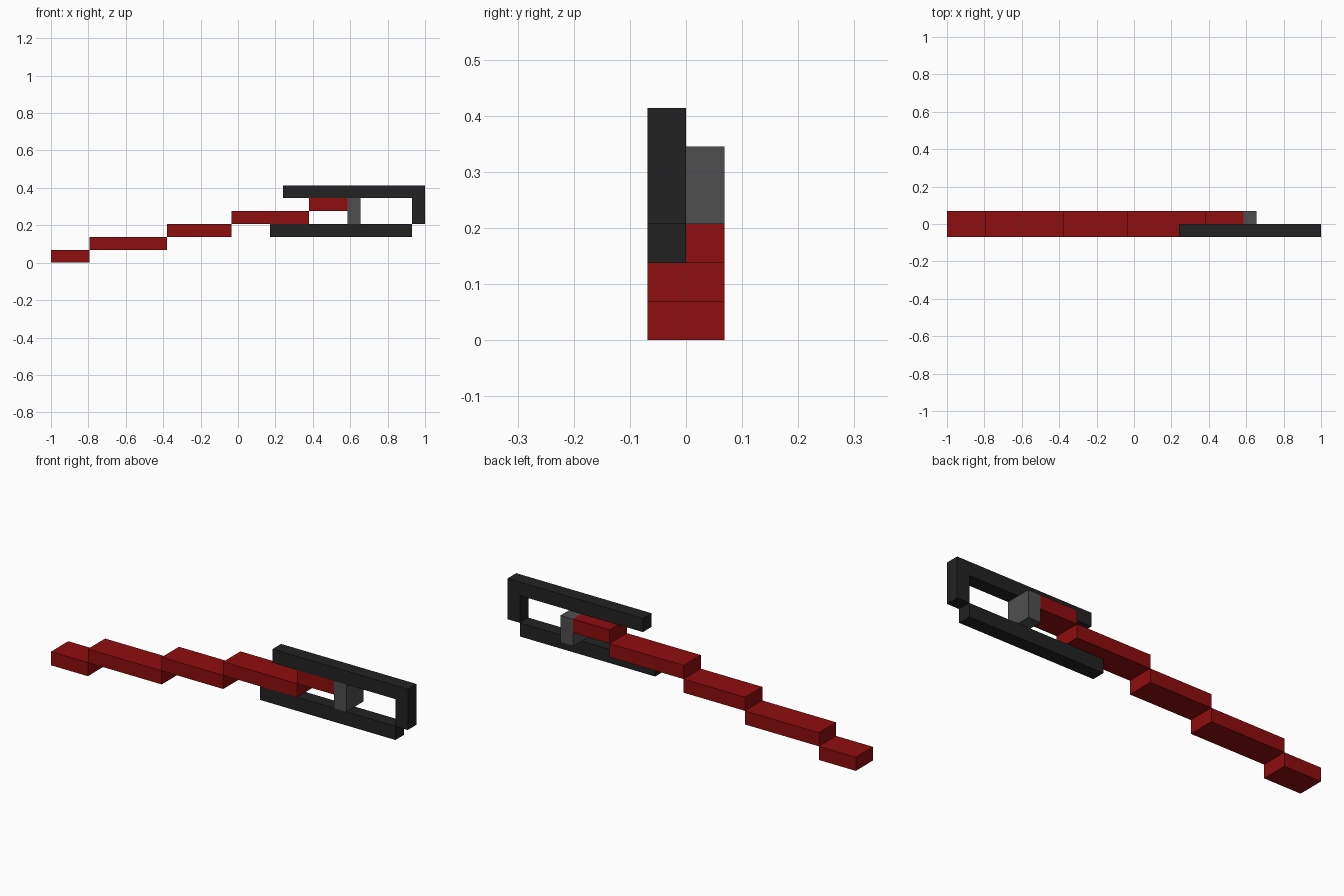
import bpy
import bmesh

cube = bpy.data.objects.get("Cube")
if cube:
    bpy.data.objects.remove(cube, do_unlink=True)

U = 2 / 29  # one grid module; the model is 29 modules long


def material(name, color):
    mat = bpy.data.materials.new(name)
    mat.use_nodes = True
    mat.diffuse_color = color
    mat.node_tree.nodes["Principled BSDF"].inputs["Base Color"].default_value = color
    return mat


red = material("dark red", (0.275, 0.004, 0.0045, 1))
black = material("charcoal black", (0.016, 0.016, 0.016, 1))
grey = material("steel grey", (0.078, 0.078, 0.078, 1))


def box(name, mat, x, y, z):
    """Box from (min, max) pairs in modules; x counts from the left tip."""
    bm = bmesh.new()
    bmesh.ops.create_cube(bm, size=1)
    for v in bm.verts:
        v.co = [(lo + hi) / 2 * U + c * (hi - lo) * U
                for c, (lo, hi) in zip(v.co, ((x[0] - 14.5, x[1] - 14.5), y, z))]
    mesh = bpy.data.meshes.new(name)
    bm.to_mesh(mesh)
    bm.free()
    mesh.materials.append(mat)
    obj = bpy.data.objects.new(name, mesh)
    bpy.context.collection.objects.link(obj)


FULL, FRONT = (-1, 1), (-1, 0)

# Stepped shaft, each segment one module higher than the last
steps = [0, 3, 9, 14, 20, 23]
for i in range(5):
    box(f"shaft_segment_{i + 1}", red, (steps[i], steps[i + 1]), FULL, (i, i + 1))

# Collar at the end of the shaft
box("collar", grey, (23, 24), FULL, (3, 5))

# Half-depth open frame around the collar
box("frame_lower_bar", black, (17, 28), FRONT, (2, 3))
box("frame_upper_bar", black, (18, 29), FRONT, (5, 6))
box("frame_end_post", black, (28, 29), FRONT, (3, 5))
